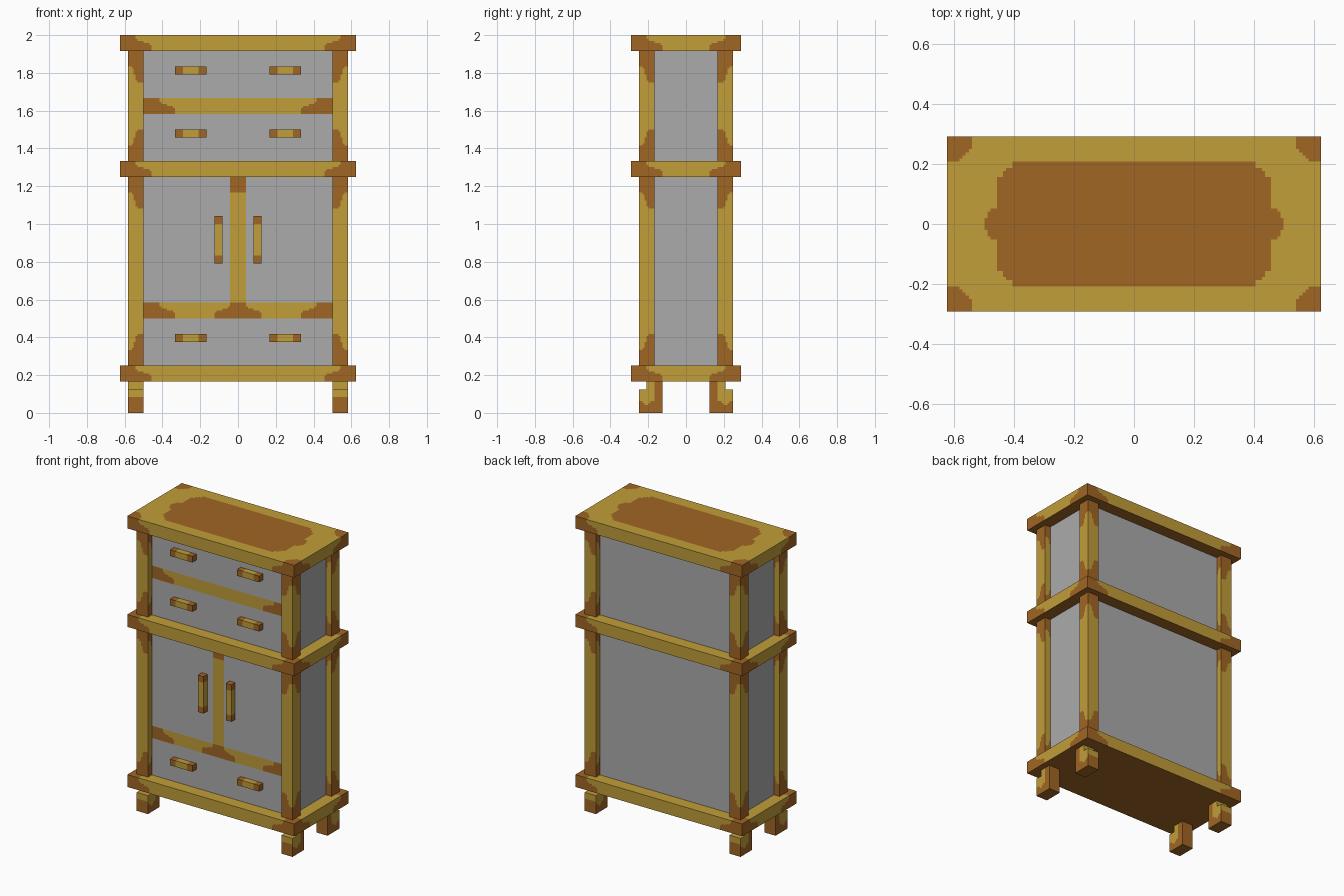
import bpy, bmesh, math

if "Cube" in bpy.data.objects:
    bpy.data.objects.remove(bpy.data.objects["Cube"])

U = 1 / 24  # design module: the cabinet is 48 modules tall
GOLD, BROWN, GREY = 0, 1, 2


def material(name, rgb):
    m = bpy.data.materials.new(name)
    m.diffuse_color = (*rgb, 1)
    m.use_nodes = True
    m.node_tree.nodes["Principled BSDF"].inputs["Base Color"].default_value = m.diffuse_color
    return m


MATS = [material("gold_trim", (0.533, 0.342, 0.042)),
        material("brown_wood", (0.352, 0.133, 0.017)),
        material("grey_panel", (0.407, 0.407, 0.407))]


def box(name, lo, hi, rule, step=0.25):
    """Box in modules; rule(point, axis, side) picks the colour of each small cell,
    then cells of equal colour are merged."""
    bm = bmesh.new()
    n = [round((hi[i] - lo[i]) / step) for i in range(3)]
    verts = {}

    def vert(k):
        if k not in verts:
            verts[k] = bm.verts.new([(lo[i] + k[i] * step) * U for i in range(3)])
        return verts[k]

    for axis in range(3):
        b, c = (axis + 1) % 3, (axis + 2) % 3
        for side in (-1, 1):
            for i in range(n[b]):
                for j in range(n[c]):
                    ring = []
                    for di, dj in ((0, 0), (1, 0), (1, 1), (0, 1)):
                        k = [0, 0, 0]
                        k[axis] = n[axis] if side > 0 else 0
                        k[b], k[c] = i + di, j + dj
                        ring.append(vert(tuple(k)))
                    f = bm.faces.new(ring if side > 0 else ring[::-1])
                    f.material_index = rule(f.calc_center_median() / U, axis, side)
    bmesh.ops.dissolve_limit(bm, angle_limit=math.radians(1), verts=bm.verts,
                             edges=bm.edges, delimit={'MATERIAL'})
    me = bpy.data.meshes.new(name)
    bm.to_mesh(me)
    bm.free()
    for m in MATS:
        me.materials.append(m)
    ob = bpy.data.objects.new(name, me)
    bpy.context.collection.objects.link(ob)
    return ob


def bracket(w):
    """Length of the scalloped corner bracket at distance w across the trim."""
    for limit, length in ((0.5, 2), (0.75, 2.25), (1, 3), (1.25, 3.75)):
        if w < limit:
            return length
    return 4


def top_inlay(ax, ay):
    for limit, half in ((0.5, 12), (1, 11.75), (1.25, 11.5), (3.75, 11),
                        (4.25, 10.5), (4.5, 10.25), (5, 9.75)):
        if ay < limit:
            return ax < half
    return False


# Three projecting slabs
def slab(name, z0, z1):
    def rule(p, axis, side):
        dx, dy = 15 - abs(p.x), 7 - abs(p.y)
        if axis == 2:
            if side < 0:
                return BROWN
            corner = dx < 2 and dy < 2 and dx + dy < 2.9
            return BROWN if corner or top_inlay(abs(p.x), abs(p.y)) else GOLD
        return BROWN if (dx if axis == 1 else dy) < bracket(z1 - p.z) else GOLD
    box(name, (-15, -7, z0), (15, 7, z1), rule)


slab("base_slab", 4, 6)
slab("middle_slab", 30, 32)
slab("top_slab", 46, 48)


# Corner posts of both storeys
def post(name, sx, sy, z0, z1):
    def rule(p, axis, side):
        w = 6 - abs(p.y) if axis == 0 else 14 - abs(p.x)
        return BROWN if min(p.z - z0, z1 - p.z) < bracket(w) else GOLD
    xs, ys = sorted((12 * sx, 14 * sx)), sorted((4 * sy, 6 * sy))
    box(name, (xs[0], ys[0], z0), (xs[1], ys[1], z1), rule)


# Legs with a stepped outer toe
def leg_rule(p, axis, side):
    if axis == 2:
        return GOLD if side > 0 else BROWN
    if axis == 1:
        return GOLD if abs(p.y) > 4 and p.z > 2 else BROWN
    return GOLD if abs(p.y) > 4 and p.z > 1 + abs(abs(p.y) - 5) * 0.7 else BROWN


for sx, xn in ((-1, "left"), (1, "right")):
    for sy, yn in ((-1, "front"), (1, "back")):
        post(f"lower_post_{yn}_{xn}", sx, sy, 6, 30)
        post(f"upper_post_{yn}_{xn}", sx, sy, 32, 46)
        x0 = min(12 * sx, 14 * sx)
        for part, a, b, h in (("leg", 3, 5, 4), ("toe", 5, 6, 3)):
            ys = sorted((a * sy, b * sy))
            box(f"{part}_{yn}_{xn}", (x0, ys[0], 0), (x0 + 2, ys[1], h), leg_rule)


# Cabinet bodies: grey panels with flush rails and a centre stile on the front
def body_rule(p, axis, side):
    if axis != 1 or side > 0:
        return GREY
    ax = abs(p.x)
    for z1 in (14, 40):
        if z1 - 2 < p.z < z1:
            reach = bracket(z1 - p.z)
            middle = z1 == 14 and ax < reach - 1
            return BROWN if 12 - ax < reach or middle else GOLD
    if ax < 1 and 14 < p.z < 30:
        return BROWN if p.z > 28 else GOLD
    return GREY


box("lower_body", (-13, -5, 6), (13, 5, 30), body_rule)
box("upper_body", (-13, -5, 32), (13, 5, 46), body_rule)


# Handles: gold bars with brown ends
def handle(name, x0, x1, z0, z1):
    def rule(p, axis, side):
        if x1 - x0 > z1 - z0:
            d = min(p.x - x0, x1 - p.x)
        else:
            d = min(p.z - z0, z1 - p.z)
        return BROWN if d < 1 else GOLD
    box(name, (x0, -6, z0), (x1, -5, z1), rule, 0.5)


for row, z in (("bottom", 9), ("middle", 35), ("top", 43)):
    handle(f"{row}_drawer_handle_left", -8, -4, z, z + 1)
    handle(f"{row}_drawer_handle_right", 4, 8, z, z + 1)
handle("door_handle_left", -3, -2, 19, 25)
handle("door_handle_right", 2, 3, 19, 25)
